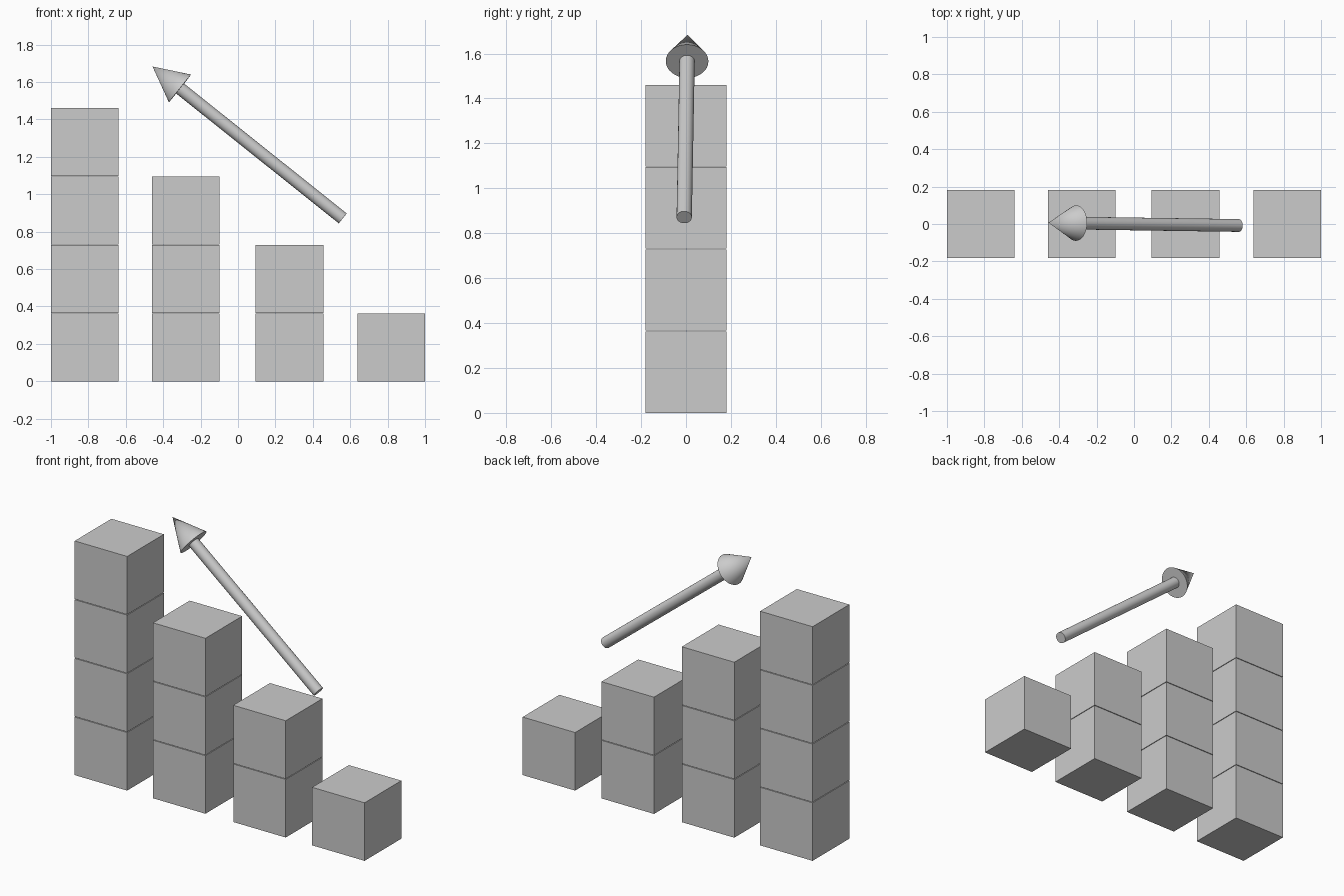
import bpy
import math
from mathutils import Vector

if "Cube" in bpy.data.objects:
    bpy.data.objects.remove(bpy.data.objects["Cube"])

CUBE = 0.362      # edge length of one block
PITCH = 0.366     # vertical spacing, leaves a thin gap between blocks


def block(name, x, z):
    bpy.ops.mesh.primitive_cube_add(size=CUBE, location=(x, 0, z))
    bpy.context.object.name = name


def tapered_rod(name, start, end, r1, r2):
    """Round rod or cone running from start to end."""
    axis = end - start
    bpy.ops.mesh.primitive_cone_add(
        vertices=32, radius1=r1, radius2=r2, depth=axis.length,
        location=(start + end) / 2,
        rotation=axis.to_track_quat('Z', 'Y').to_euler())
    bpy.context.object.name = name
    bpy.ops.object.shade_smooth_by_angle(angle=math.radians(40))


# Four columns of stacked blocks, from tallest to shortest
for col, (x, count) in enumerate([(-0.819, 4), (-0.279, 3), (0.275, 2), (0.819, 1)]):
    for row in range(count):
        block(f"column_{col + 1}_block_{row + 1}", x, CUBE / 2 + row * PITCH)

# Arrow rising over the steps
tail = Vector((0.56, -0.008, 0.871))
tip = Vector((-0.457, 0.007, 1.683))
neck = tip + (tail - tip).normalized() * 0.188
tapered_rod("arrow_shaft", tail, neck, 0.034, 0.034)
tapered_rod("arrow_head", neck, tip, 0.095, 0.0)
